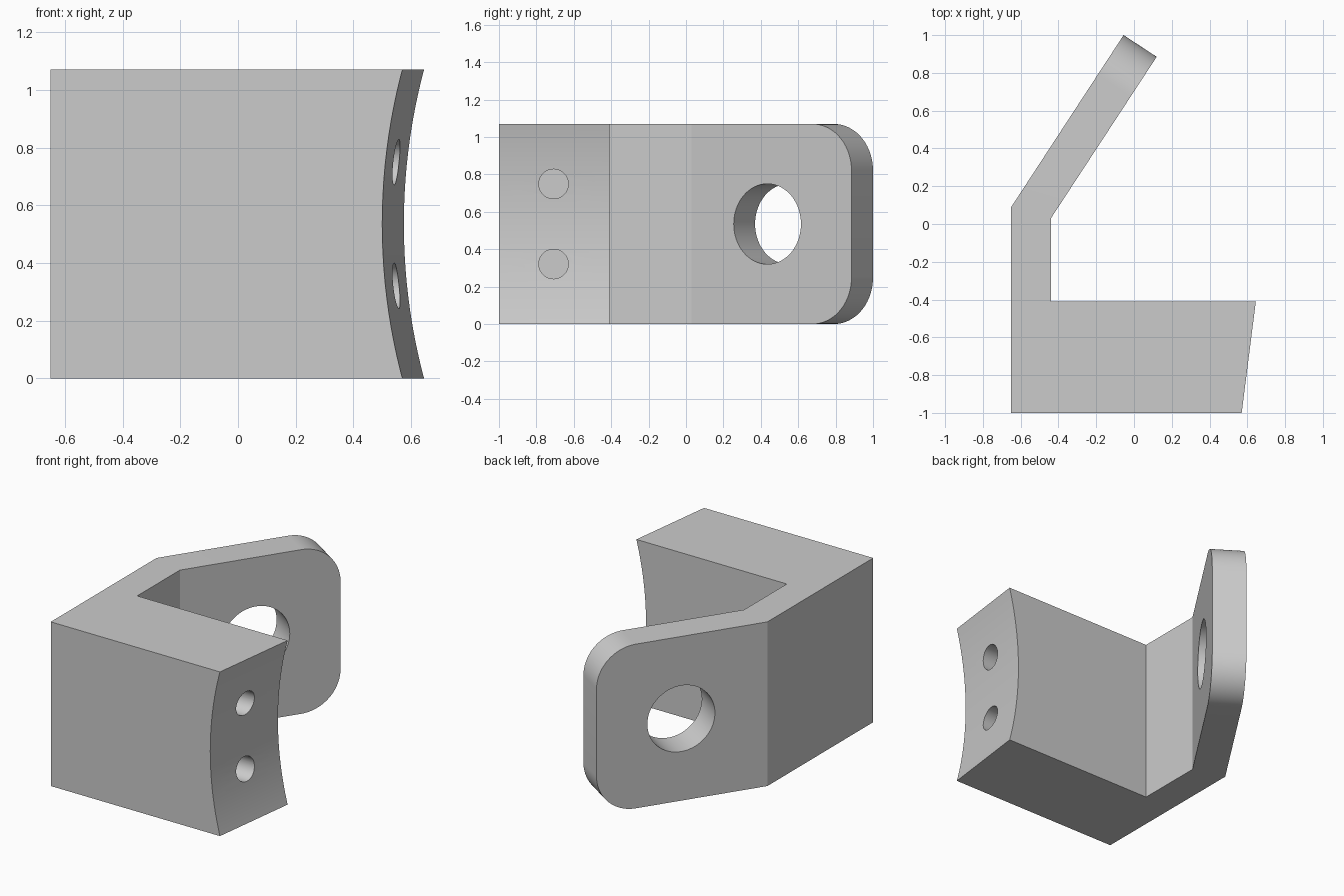
import bpy
import bmesh
import math
from mathutils import Vector

if "Cube" in bpy.data.objects:
    bpy.data.objects.remove(bpy.data.objects["Cube"], do_unlink=True)

HEIGHT = 1.07
MID = HEIGHT / 2

grey = bpy.data.materials.new("light_grey")
grey.use_nodes = True
grey.diffuse_color = (0.6, 0.6, 0.6, 1)
grey.node_tree.nodes["Principled BSDF"].inputs["Base Color"].default_value = (0.6, 0.6, 0.6, 1)


def cylinder_cutter(name, centre, axis, radius, depth, sides):
    """Cylinder centred on a point, with its length along the axis."""
    bpy.ops.mesh.primitive_cylinder_add(vertices=sides, radius=radius, depth=depth, location=centre)
    cutter = bpy.context.object
    cutter.name = name
    cutter.rotation_euler = Vector(axis).to_track_quat('Z', 'Y').to_euler()
    cutter.hide_render = True
    return cutter


# Bracket body: plan outline extruded upward
inner_tip, outer_tip = (0.12, 0.885), (-0.055, 1.0)
outline = [(-0.65, -1), (0.8, -1), (0.8, -0.41), (-0.44, -0.41),
           (-0.44, 0.03), inner_tip, outer_tip, (-0.65, 0.09)]
bm = bmesh.new()
base = bm.faces.new([bm.verts.new((x, y, 0)) for x, y in outline])
extruded = bmesh.ops.extrude_face_region(bm, geom=[base])["geom"]
bmesh.ops.translate(bm, vec=(0, 0, HEIGHT),
                    verts=[v for v in extruded if isinstance(v, bmesh.types.BMVert)])
bmesh.ops.recalc_face_normals(bm, faces=bm.faces)

# Rounded corners at the end of the slanted plate
tip_edges = [e for e in bm.edges
             if all(v.co.y > 0.8 for v in e.verts)
             and abs(e.verts[0].co.z - e.verts[1].co.z) < 0.01]
bmesh.ops.bevel(bm, geom=tip_edges, offset=0.25, segments=20, profile=0.5, affect='EDGES')

mesh = bpy.data.meshes.new("bracket_body")
bm.to_mesh(mesh)
bm.free()
mesh.materials.append(grey)
body = bpy.data.objects.new("bracket_body", mesh)
bpy.context.collection.objects.link(body)

# Concave end of the arm
tilt = math.atan2(0.075, 0.59)
out = Vector((math.cos(tilt), -math.sin(tilt), 0))
along = Vector((math.sin(tilt), math.cos(tilt), 0))
RADIUS = 2.1
cutters = [cylinder_cutter("arm_end_cutter", Vector((0.5375, -0.705, MID)) + out * RADIUS,
                           along, RADIUS, 0.8, 256)]

# Two blind holes in the arm end
for side in (-1, 1):
    cutters.append(cylinder_cutter("arm_hole_cutter", (0.45, -0.708, MID + side * 0.214),
                                   (1, 0, 0), 0.079, 0.6, 48))

# Large hole through the slanted plate
cutters.append(cylinder_cutter("plate_hole_cutter", (-0.175, 0.435, MID),
                               (0.837, -0.548, 0), 0.215, 0.7, 64))

bpy.ops.object.select_all(action='DESELECT')
body.select_set(True)
bpy.context.view_layer.objects.active = body
for cutter in cutters:
    mod = body.modifiers.new(cutter.name, 'BOOLEAN')
    mod.operation = 'DIFFERENCE'
    mod.solver = 'EXACT'
    mod.object = cutter
    bpy.ops.object.modifier_apply(modifier=mod.name)
    bpy.data.objects.remove(cutter, do_unlink=True)

bpy.ops.object.shade_smooth_by_angle(angle=math.radians(30))
